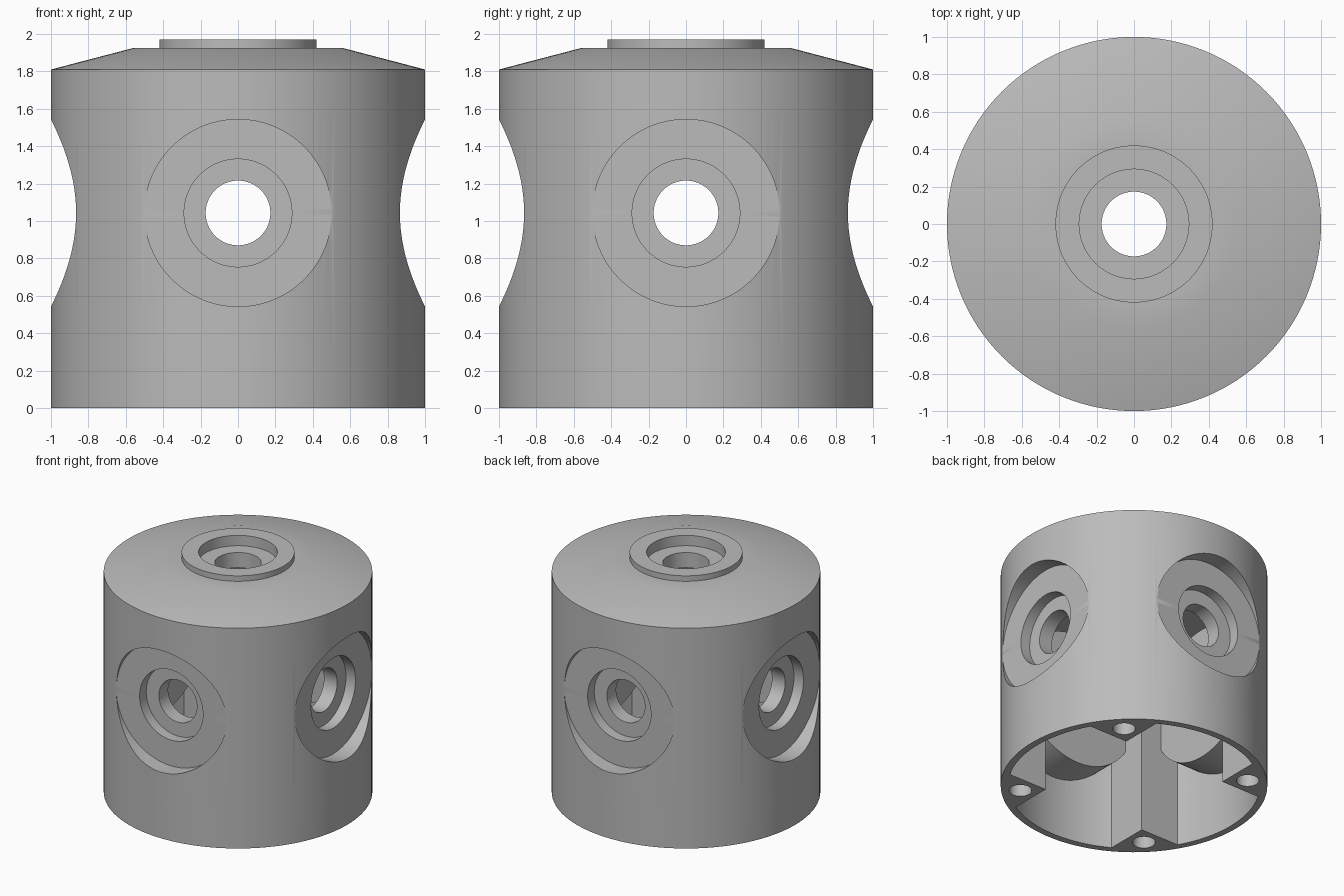
import bpy, bmesh, math
from mathutils import Matrix

cube = bpy.data.objects.get("Cube")
if cube:
    bpy.data.objects.remove(cube, do_unlink=True)

SEG = 128
MID = 1.043            # height of the side ports
CAVITY_R, POST = 0.945, 0.47
CEILING = 1.76

grey = bpy.data.materials.new("plain_grey")
grey.use_nodes = True
grey.diffuse_color = (0.5, 0.5, 0.5, 1)
grey.node_tree.nodes["Principled BSDF"].inputs["Base Color"].default_value = (0.5, 0.5, 0.5, 1)


def add_object(name, bm, helper=True):
    bmesh.ops.recalc_face_normals(bm, faces=bm.faces)
    mesh = bpy.data.meshes.new(name)
    bm.to_mesh(mesh)
    bm.free()
    mesh.materials.append(grey)
    ob = bpy.data.objects.new(name, mesh)
    bpy.context.collection.objects.link(ob)
    ob.hide_render = helper
    return ob


def lathe(name, profile, matrix=Matrix(), seg=SEG, helper=True):
    """Stack rings of (radius, height) into a closed solid."""
    bm = bmesh.new()
    rings = [[bm.verts.new((r * math.cos(2 * math.pi * i / seg),
                            r * math.sin(2 * math.pi * i / seg), z))
              for i in range(seg)] for r, z in profile]
    for low, high in zip(rings, rings[1:]):
        for i in range(seg):
            j = (i + 1) % seg
            bm.faces.new((low[i], low[j], high[j], high[i]))
    bm.faces.new(rings[0])
    bm.faces.new(rings[-1])
    bm.transform(matrix)
    return add_object(name, bm, helper)


def cut(target, cutter):
    """Subtract the cutter from the target and discard it."""
    mod = target.modifiers.new("cut", 'BOOLEAN')
    mod.operation, mod.solver, mod.object = 'DIFFERENCE', 'EXACT', cutter
    bpy.context.view_layer.objects.active = target
    bpy.ops.object.modifier_apply(modifier=mod.name)
    bpy.data.objects.remove(cutter, do_unlink=True)


# Outer shell: drum, shallow conical shoulder and raised rim
housing = lathe("housing", [(1, 0), (1, 1.81), (0.56, 1.925), (0.42, 1.925), (0.42, 1.97)],
                helper=False)

# Cavity: round room with a square corner post left on each diagonal
bm = bmesh.new()
half = math.asin(POST / CAVITY_R)
outline = []
for k in range(4):
    turn = k * math.pi / 2
    for i in range(25):
        a = turn - half + 2 * half * i / 24
        outline.append((CAVITY_R * math.cos(a), CAVITY_R * math.sin(a)))
    a = turn + math.pi / 4
    outline.append((POST * math.sqrt(2) * math.cos(a), POST * math.sqrt(2) * math.sin(a)))
floor = bm.faces.new([bm.verts.new((x, y, -0.1)) for x, y in outline])
top = bmesh.ops.extrude_face_region(bm, geom=[floor])
for v in top["geom"]:
    if isinstance(v, bmesh.types.BMVert):
        v.co.z = CEILING
cavity = add_object("cavity", bm)

# Inner bosses that back each side port stay solid inside the cavity
sides = [Matrix.Translation((0, 0, MID)) @ Matrix.Rotation(k * math.pi / 2, 4, 'Z')
         @ Matrix.Rotation(math.pi / 2, 4, 'Y') for k in range(4)]
for m in sides:
    cut(cavity, lathe("boss", [(0.55, 0.66), (0.55, 1.1)], m))
cut(housing, cavity)

# Side ports: wide flat pocket, counterbore and through hole
for m in sides:
    cut(housing, lathe("side_port", [(0.173, 0.55), (0.173, 0.78), (0.288, 0.78),
                                     (0.288, 0.866), (0.5, 0.866), (0.5, 1.2)], m))

# Top port
cut(housing, lathe("top_port", [(0.173, 1.6), (0.173, 1.885), (0.293, 1.885), (0.293, 2.1)]))

# Screw holes in the feet of the posts
for k in range(4):
    a = math.pi / 4 + k * math.pi / 2
    place = Matrix.Translation((0.855 * math.cos(a), 0.855 * math.sin(a), 0))
    cut(housing, lathe("screw_hole", [(0.085, -0.1), (0.085, 0.4)], place, 32))

# Smooth curved walls, crisp edges
bpy.ops.object.select_all(action='DESELECT')
housing.select_set(True)
bpy.context.view_layer.objects.active = housing
bpy.ops.object.shade_smooth_by_angle(angle=math.radians(30))
